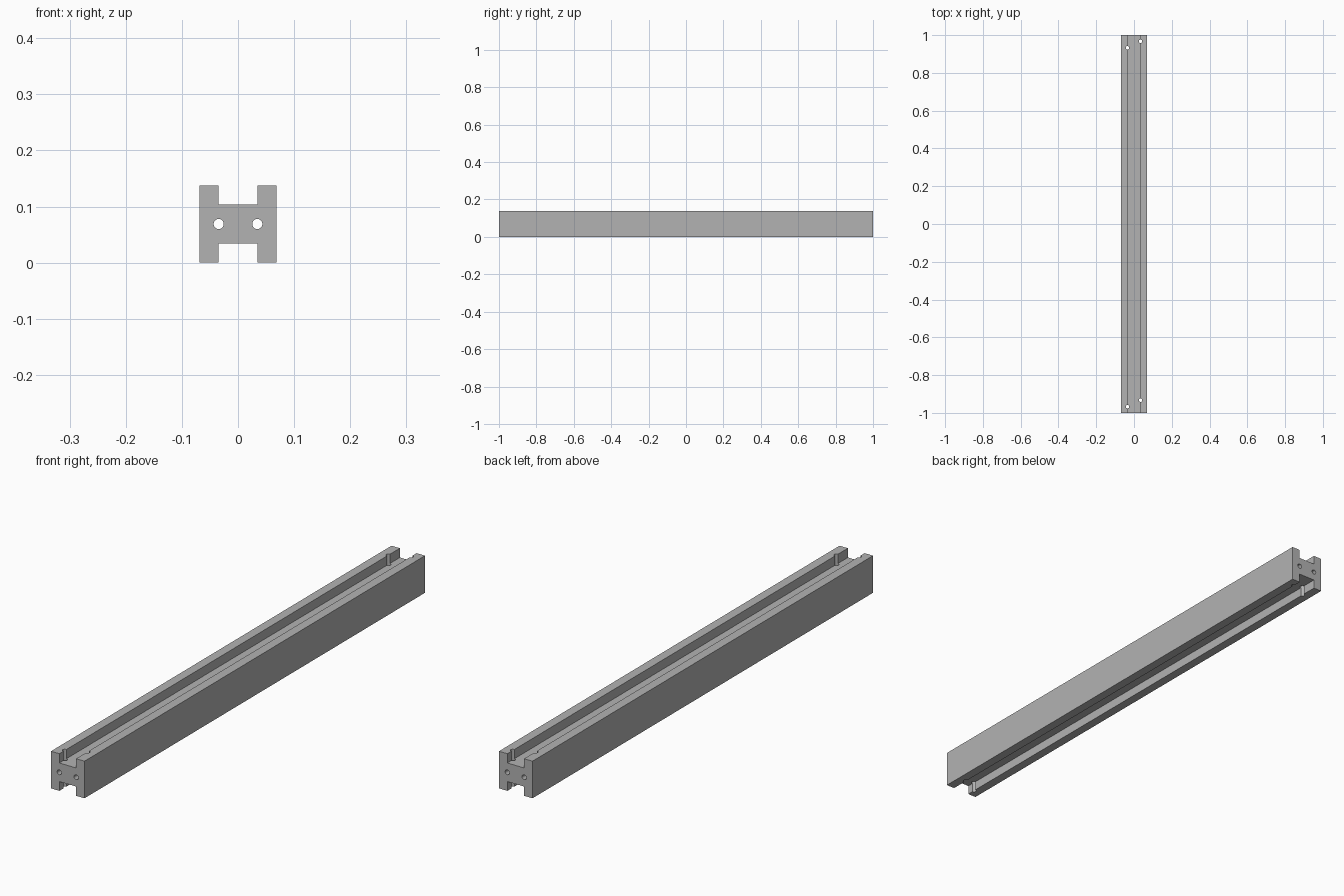
import bpy
import math

cube = bpy.data.objects.get("Cube")
if cube:
    bpy.data.objects.remove(cube, do_unlink=True)

HALF, INNER, HEIGHT = 0.069, 0.0345, 0.138   # section half width, channel half width, height
WEB_LOW, WEB_HIGH = 0.0345, 0.1035
HOLE_RADIUS = 0.009

grey = bpy.data.materials.new("grey")
grey.use_nodes = True
colour = (0.45, 0.45, 0.45, 1)
grey.diffuse_color = colour
grey.node_tree.nodes["Principled BSDF"].inputs["Base Color"].default_value = colour

# H-shaped section swept along the length
quarter = [(INNER, WEB_HIGH), (INNER, HEIGHT), (HALF, HEIGHT)]
right_side = quarter + [(x, HEIGHT - z) for x, z in reversed(quarter)]
section = right_side + [(-x, z) for x, z in reversed(right_side)]
n = len(section)
verts = [(x, y, z) for y in (-1, 1) for x, z in section]
faces = [list(range(n)), list(range(2 * n - 1, n - 1, -1))]
faces += [(i, i + n, (i + 1) % n + n, (i + 1) % n) for i in range(n)]
mesh = bpy.data.meshes.new("beam")
mesh.from_pydata(verts, [], faces)
mesh.materials.append(grey)
beam = bpy.data.objects.new("beam", mesh)
bpy.context.collection.objects.link(beam)
bpy.context.view_layer.objects.active = beam
beam.select_set(True)
bpy.ops.object.mode_set(mode='EDIT')
bpy.ops.mesh.select_all(action='SELECT')
bpy.ops.mesh.normals_make_consistent(inside=False)
bpy.ops.object.mode_set(mode='OBJECT')


def drill(name, location, length, rotation=(0, 0, 0)):
    """Cut a round hole through the beam."""
    bpy.ops.mesh.primitive_cylinder_add(vertices=32, radius=HOLE_RADIUS, depth=length,
                                        location=location, rotation=rotation)
    cutter = bpy.context.object
    cutter.name = name
    cutter.data.materials.append(grey)
    cutter.hide_render = True
    cut = beam.modifiers.new(name, 'BOOLEAN')
    cut.operation = 'DIFFERENCE'
    cut.solver = 'EXACT'
    cut.object = cutter
    bpy.context.view_layer.objects.active = beam
    bpy.ops.object.modifier_apply(modifier=cut.name)
    bpy.data.objects.remove(cutter, do_unlink=True)


for side in (-1, 1):
    # Long bores and staggered bolt holes on the channel walls
    drill("long_bore", (side * INNER, 0, HEIGHT / 2), 2.2, (math.pi / 2, 0, 0))
    drill("near_bolt_hole", (side * INNER, side * 0.967, HEIGHT / 2), 0.3)
    drill("far_bolt_hole", (side * INNER, -side * 0.933, HEIGHT / 2), 0.3)

bpy.ops.object.select_all(action='DESELECT')
beam.select_set(True)
bpy.context.view_layer.objects.active = beam
bpy.ops.object.shade_smooth_by_angle(angle=math.radians(30))
